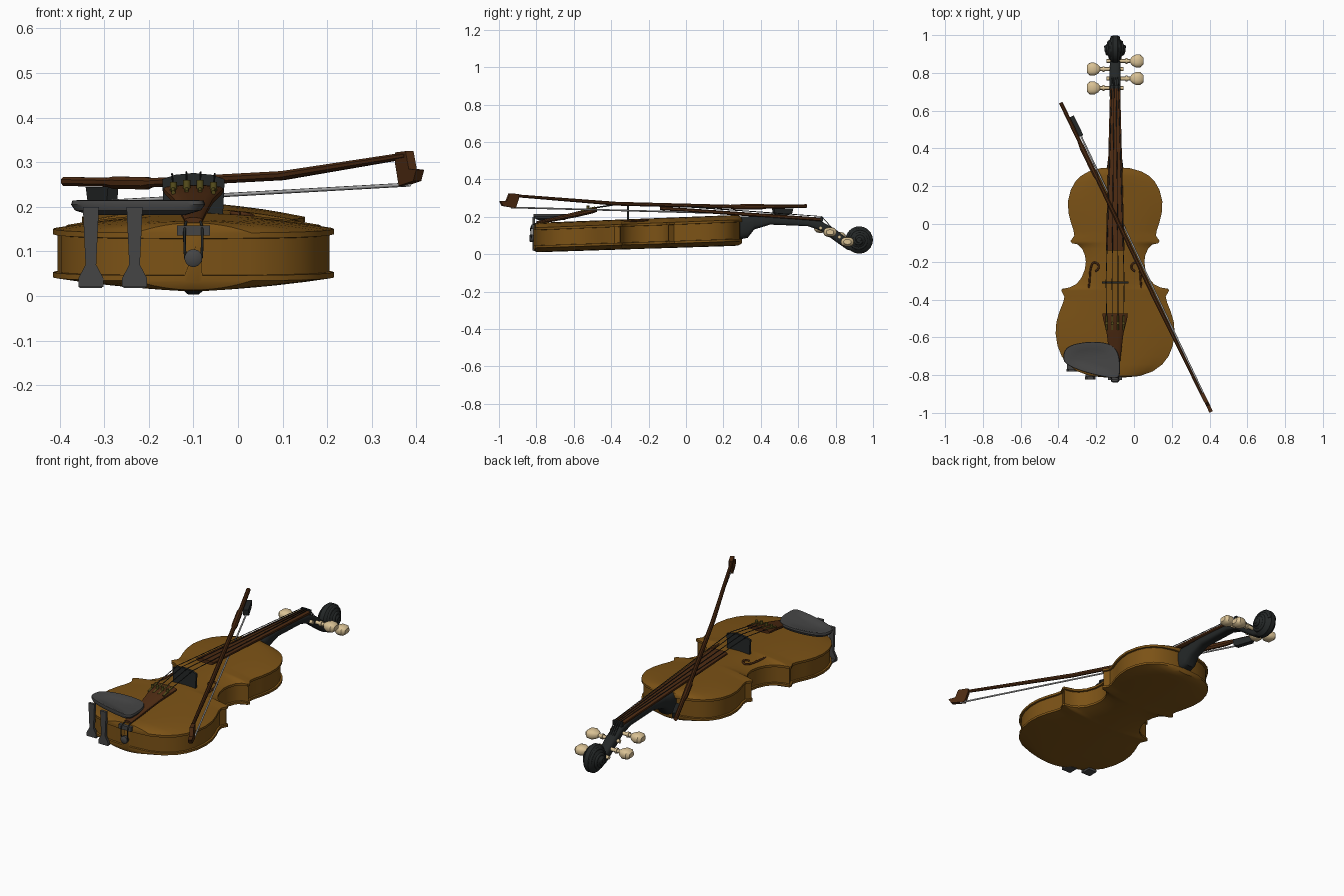
import bpy, bmesh
from math import sin, cos, pi, tau, radians
from mathutils import Vector as V

if "Cube" in bpy.data.objects:
    bpy.data.objects.remove(bpy.data.objects["Cube"])

X, Y, Z = V((1, 0, 0)), V((0, 1, 0)), V((0, 0, 1))
CX = -0.1  # centre line of the instrument
made = []


def material(name, rgb):
    m = bpy.data.materials.new(name)
    m.use_nodes = True
    m.diffuse_color = (*rgb, 1)
    m.node_tree.nodes["Principled BSDF"].inputs["Base Color"].default_value = (*rgb, 1)
    return m


varnish = material("amber varnish", (0.2, 0.085, 0.008))
wood = material("dark brown wood", (0.075, 0.024, 0.006))
black = material("black", (0.017, 0.02, 0.02))
grey = material("dark grey", (0.06, 0.06, 0.06))
cream = material("cream", (0.7, 0.54, 0.3))
silver = material("silver hair", (0.5, 0.5, 0.5))
brass = material("old brass", (0.1, 0.08, 0.012))


def loft(name, rings, mat):
    """Skin a row of equal closed rings and cap both ends."""
    bm = bmesh.new()
    rows = [[bm.verts.new(p) for p in r] for r in rings]
    for a, b in zip(rows, rows[1:]):
        for i in range(len(a)):
            j = (i + 1) % len(a)
            bm.faces.new((a[i], a[j], b[j], b[i]))
    bm.faces.new(rows[0])
    bm.faces.new(rows[-1])
    bmesh.ops.recalc_face_normals(bm, faces=bm.faces)
    me = bpy.data.meshes.new(name)
    bm.to_mesh(me)
    bm.free()
    me.materials.append(mat)
    ob = bpy.data.objects.new(name, me)
    bpy.context.collection.objects.link(ob)
    made.append(ob)
    return ob


def ring(c, a, b, u=X, v=Z, n=16, power=1.0):
    """Ellipse, or a rounded box when power is below one."""
    def f(t):
        return abs(t) ** power * (1 if t > 0 else -1)
    return [V(c) + u * (a * f(cos(tau * (i + .5) / n))) + v * (b * f(sin(tau * (i + .5) / n)))
            for i in range(n)]


def slab(name, profile, origin, u, v, thick, mat):
    w = u.cross(v).normalized() * thick / 2
    pts = [V(origin) + u * p + v * q for p, q in profile]
    return loft(name, [[p + w for p in pts], [p - w for p in pts]], mat)


def box(name, c, size, mat):
    a, b = size[0] / 2, size[2] / 2
    return slab(name, [(-a, -b), (a, -b), (a, b), (-a, b)], c, X, Z, size[1], mat)


def tube(name, pts, r, mat, curved=True):
    cu = bpy.data.curves.new(name, 'CURVE')
    cu.dimensions = '3D'
    cu.bevel_depth, cu.bevel_resolution = r, 2
    cu.use_fill_caps = True
    sp = cu.splines.new('NURBS' if curved else 'POLY')
    sp.points.add(len(pts) - 1)
    for p, co in zip(sp.points, pts):
        p.co = (*co, 1)
    sp.use_endpoint_u = True
    sp.order_u = 3
    cu.materials.append(mat)
    ob = bpy.data.objects.new(name, cu)
    bpy.context.collection.objects.link(ob)
    return ob


# Body: half outline from neck to tail, swept as arched cross-sections
outline = [(.02, .3), (.08, .295), (.14, .278), (.18, .255), (.21, .225), (.235, .18), (.25, .12),
           (.247, .06), (.235, .01), (.22, -.035), (.216, -.062), (.236, -.09), (.228, -.102),
           (.198, -.108), (.175, -.13), (.16, -.165), (.155, -.2), (.16, -.24), (.178, -.285),
           (.205, -.318), (.24, -.336), (.28, -.343), (.285, -.352), (.268, -.385), (.275, -.415),
           (.295, -.465), (.311, -.52), (.315, -.58), (.305, -.645), (.283, -.7), (.25, -.743),
           (.2, -.78), (.13, -.805), (.02, -.815)]


def top_z(y):
    return .173 + .039 * y


def arch(s, hw):
    return (1 - s * s) * min(1, hw / .16) ** .7


def body_ring(i):
    hw, y = outline[i]
    a, b = V(outline[max(i - 1, 0)]), V(outline[min(i + 1, len(outline) - 1)])
    d = (b - a).normalized()
    rx, ry = max(hw + d.y * .01, .01), y - d.x * .01
    if i in (0, len(outline) - 1):
        rx, ry = hw, y * (1 - .01 / abs(y))
    t, b = top_z(y), .06 + .032 * y
    steps = [k / 6 for k in range(-6, 7)]
    side = [(hw, y, t - .012), (rx, ry, t - .013), (rx, ry, b + .013), (hw, y, b + .012)]
    pts = [(s * hw, y, t + .026 * arch(s, hw)) for s in steps] + side
    pts += [(-s * hw, y, b - .024 * arch(s, hw)) for s in steps]
    pts += [(-x, yy, z) for x, yy, z in reversed(side)]
    return [V((CX + x, yy, z)) for x, yy, z in pts]


loft("body", [body_ring(i) for i in range(len(outline))], varnish)

# Sound holes
scroll_path = [(.105, -.25), (.085, -.24), (.088, -.21), (.118, -.2), (.132, -.24), (.135, -.3),
               (.143, -.37), (.168, -.415), (.2, -.395), (.192, -.36), (.172, -.372)]
for s, side in ((1, "left"), (-1, "right")):
    tube("sound_hole_" + side,
         [(CX + s * x, y, top_z(y) + .026 * arch(x / .2, .2) + .001) for x, y in scroll_path], .005, wood)

# Neck and peg box: y, z, half width, half height
neck = [(.285, .14, .045, .062), (.33, .145, .04, .058), (.365, .168, .034, .036),
        (.45, .18, .03, .022), (.65, .168, .028, .018), (.72, .152, .03, .026),
        (.8, .1, .03, .033), (.86, .055, .028, .03), (.92, .032, .022, .026)]
loft("neck", [ring((CX, y, z), a, b, power=.6) for y, z, a, b in neck], black)

# Scroll: stepped core with a spiral on each cheek
eye = V((CX, .926, .076))
core = [(-.055, .014), (-.045, .026), (-.034, .042), (-.02, .066), (-.012, .073)]
core += [(-x, r) for x, r in reversed(core)]
loft("scroll", [ring(eye + X * x, r, r, Y, Z, 28) for x, r in core], black)
for s, side in ((1, "left"), (-1, "right")):
    turns = [(k / 40, tau * 2 * k / 40) for k in range(41)]
    tube("scroll_spiral_" + side,
         [eye + V((s * (.016 + .034 * t), (.062 - .05 * t) * cos(a), (.062 - .05 * t) * sin(a)))
          for t, a in turns], .009, black)

# Fingerboard and nut
loft("fingerboard", [ring((CX, y, z), a, .01, power=.5)
                     for y, z, a in ((-.14, .246, .05), (.72, .186, .027))], wood)
box("nut", (CX, .725, .188), (.056, .014, .024), black)

# Pegs: alternating sides down the peg box
for s, y, z in ((-1, .72, .14), (1, .77, .118), (-1, .82, .092), (1, .863, .066)):
    c = V((CX, y, z))
    tube("peg_shaft", [c - X * s * .045, c + X * s * .09], .01, cream, False)
    tube("peg_collar", [c + X * s * .055, c + X * s * .066], .015, cream, False)
    head = [(.08, .011, .011), (.09, .024, .018), (.11, .035, .026), (.135, .034, .024), (.149, .02, .013)]
    loft("peg_head", [ring(c + X * s * x, a, b, Y, Z, power=.8) for x, a, b in head], cream)

# Bridge
slab("bridge", [(-.066, .175), (.066, .175), (.07, .262), (.04, .272), (0, .276), (-.04, .272), (-.07, .262)],
     (CX, -.31, 0), X, Z, .012, black)

# Tailpiece, saddle, gut and end button
tail = [(-.8, .168, .02, .008), (-.7, .188, .03, .012), (-.58, .214, .045, .015),
        (-.5, .233, .065, .015), (-.475, .238, .068, .011)]
loft("tailpiece", [ring((CX, y, z), a, b, power=.7) for y, z, a, b in tail], wood)
box("saddle", (CX, -.812, .147), (.074, .028, .022), grey)
loft("end_button", [ring((CX, y, .085), r, r) for y, r in ((-.8, .012), (-.822, .02), (-.834, .02), (-.838, .014))],
     grey)
for s in (-1, 1):
    tube("tail_gut", [(CX + s * .014, -.78, .17), (CX + s * .02, -.83, .163), (CX + s * .02, -.83, .11),
                      (CX + s * .018, -.826, .085)], .003, black)

# Strings and fine tuners
for k in (-1.5, -.5, .5, 1.5):
    lift = -.004 * abs(k)
    tube("string", [(CX + k * .03, -.5, .25 + lift), (CX + k * .032, -.31, .28 + lift),
                    (CX + k * .012, .725, .202), (CX + k * .01, .79, .13)], .002, black, False)
    tube("fine_tuner", [(CX + k * .03, -.525, .235), (CX + k * .03, -.525, .262 + lift)], .008, brass, False)
    tube("tuner_lever", [(CX + k * .03, -.56, .232), (CX + k * .03, -.485, .25)], .005, brass, False)

# Chin rest: rounded outline, cupped on top
rest = [V(p) for p in ((-.38, -.715), (-.36, -.645), (-.235, -.62), (-.12, -.632), (-.077, -.69),
                       (-.072, -.79), (-.085, -.82), (-.155, -.81), (-.26, -.785), (-.35, -.75))]
for _ in range(2):
    rest = [p.lerp(q, f) for p, q in zip(rest, rest[1:] + rest[:1]) for f in (.25, .75)]
mid = V((-.23, -.72))
loft("chin_rest", [[V((*mid.lerp(p, s), z)) for p in rest]
                   for s, z in ((.72, .182), (.94, .192), (1, .205), (.98, .214), (.9, .215), (.6, .206), (.2, .203))],
     grey)
leg = [(-.018, .2), (.018, .2), (.012, .07), (.028, .04), (.028, .02), (-.028, .02), (-.028, .04), (-.012, .07)]
for x, y in ((-.33, -.775), (-.232, -.815)):
    slab("chin_rest_clamp", leg, (x, y, 0), X, Z, .014, grey)
    box("chin_rest_foot", (x, y + .025, .024), (.05, .05, .012), grey)

# Bow
along = V((.435, -.9, 0)).normalized()
across = V((.9, .435, 0)).normalized()
stick = [(-.388, .643, .257, .011), (-.29, .44, .255, .011), (-.275, .405, .254, .015), (-.205, .26, .253, .015),
         (-.195, .24, .254, .011), (.1, -.375, .27, .011), (.378, -.94, .315, .008)]
loft("bow_stick", [ring((x, y, z), r, r, across, Z, 8) for x, y, z, r in stick], wood)
slab("bow_head", [(-.01, .3), (-.01, .322), (.045, .325), (.062, .285), (.1, .283), (.085, .258), (.01, .247)],
     (.365, -.905, 0), along, Z, .02, wood)
slab("bow_frog", [(-.06, .245), (.055, .245), (.05, .215), (.035, .205), (-.05, .212)],
     (-.304, .515, 0), along, Z, .026, black)
tube("bow_hair", [(-.285, .475, .212), (.385, -.935, .25)], .0045, silver, False)

# Smooth shading with crisp edges
for ob in bpy.context.selected_objects:
    ob.select_set(False)
for ob in made:
    ob.select_set(True)
bpy.context.view_layer.objects.active = made[0]
bpy.ops.object.shade_smooth_by_angle(angle=radians(35))
